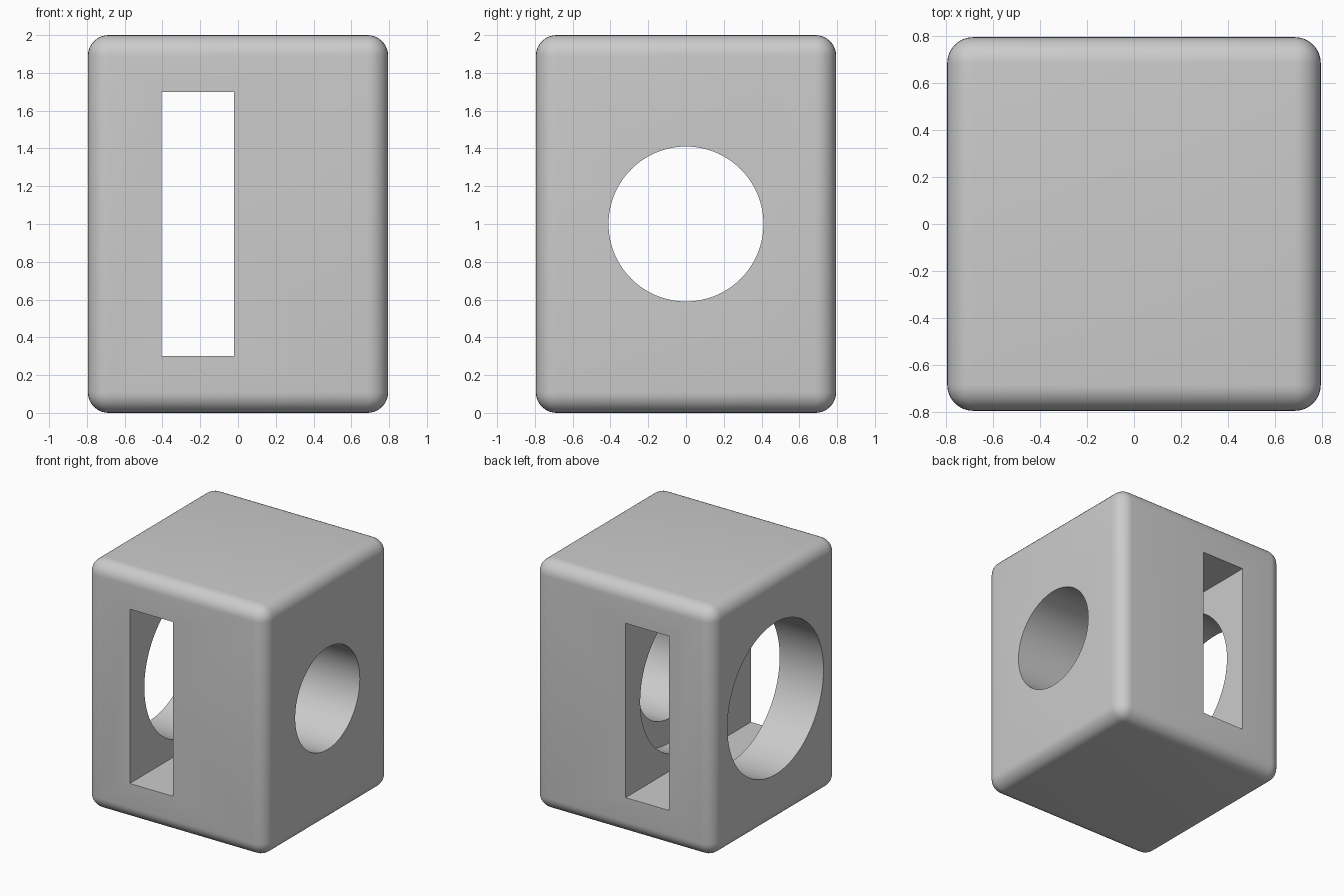
import bpy
import math

if "Cube" in bpy.data.objects:
    bpy.data.objects.remove(bpy.data.objects["Cube"], do_unlink=True)

HALF = 0.795        # half width and half depth of the block
STEP_X = 0.15       # where the wide bore meets the narrow one

grey = bpy.data.materials.new("plain grey")
grey.use_nodes = True
colour = (0.6, 0.6, 0.6, 1.0)
grey.diffuse_color = colour
grey.node_tree.nodes["Principled BSDF"].inputs["Base Color"].default_value = colour


def box(name, low, high):
    """Axis-aligned box between two corners."""
    centre = [(a + b) / 2 for a, b in zip(low, high)]
    bpy.ops.mesh.primitive_cube_add(size=1, location=centre)
    ob = bpy.context.object
    ob.name = name
    ob.scale = [b - a for a, b in zip(low, high)]
    bpy.ops.object.transform_apply(location=True, rotation=True, scale=True)
    ob.data.materials.append(grey)
    return ob


def bore(name, radius, x0, x1):
    """Cylinder along x at mid height."""
    bpy.ops.mesh.primitive_cylinder_add(
        vertices=96, radius=radius, depth=x1 - x0,
        location=((x0 + x1) / 2, 0, 1), rotation=(0, math.pi / 2, 0))
    ob = bpy.context.object
    ob.name = name
    bpy.ops.object.transform_apply(location=True, rotation=True, scale=True)
    ob.data.materials.append(grey)
    return ob


def apply(ob, mod):
    bpy.context.view_layer.objects.active = ob
    bpy.ops.object.modifier_apply(modifier=mod.name)


# Rounded block
block = box("housing_block", (-HALF, -HALF, 0), (HALF, HALF, 2))
bevel = block.modifiers.new("round_edges", "BEVEL")
bevel.width = 0.11
bevel.segments = 8
apply(block, bevel)

# Stepped bore from side to side, and a tall slot from front to back
cutters = [
    bore("wide_bore_cutter", 0.61, -1, STEP_X),
    bore("narrow_bore_cutter", 0.41, STEP_X - 0.1, 1),
    box("slot_cutter", (-0.405, -1, 0.3), (-0.02, 1, 1.7)),
]
for cutter in cutters:
    cut = block.modifiers.new("cut", "BOOLEAN")
    cut.operation = "DIFFERENCE"
    cut.solver = "EXACT"
    cut.object = cutter
    apply(block, cut)
for cutter in cutters:
    bpy.data.objects.remove(cutter, do_unlink=True)

# Smooth rounds and bores, crisp cut edges
bpy.ops.object.select_all(action="DESELECT")
block.select_set(True)
bpy.context.view_layer.objects.active = block
bpy.ops.object.shade_smooth_by_angle(angle=math.radians(30))
